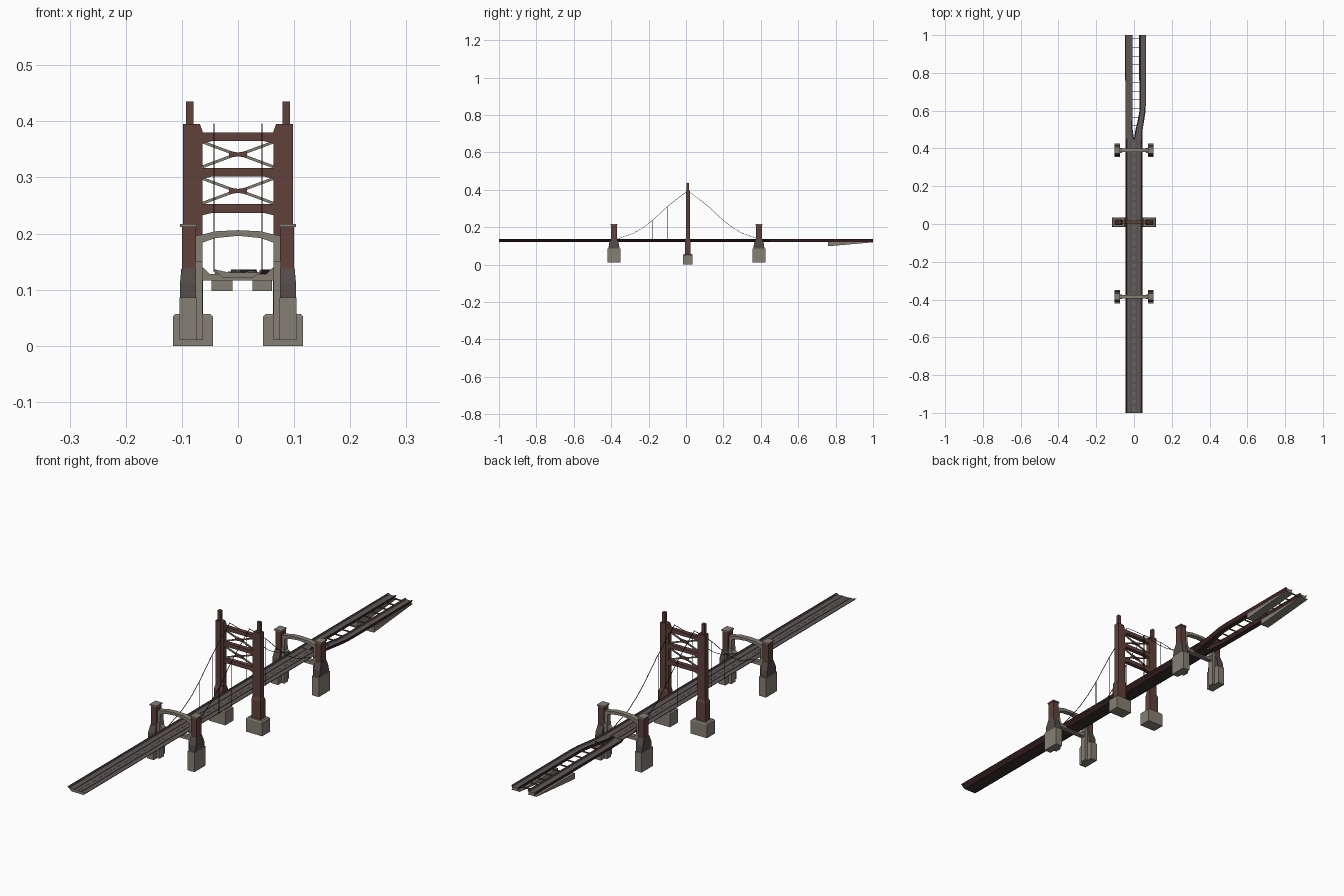
import bpy
import bmesh
from mathutils import Vector

cube = bpy.data.objects.get("Cube")
if cube:
    bpy.data.objects.remove(cube)


def material(name, rgb):
    m = bpy.data.materials.new(name)
    m.use_nodes = True
    m.diffuse_color = (*rgb, 1)
    m.node_tree.nodes["Principled BSDF"].inputs["Base Color"].default_value = (*rgb, 1)
    return m


CONCRETE = material("concrete", (0.24, 0.215, 0.175))
RED = material("rust red steel", (0.118, 0.052, 0.042))
STONE = material("dark stone", (0.088, 0.07, 0.067))
ROAD = material("asphalt", (0.115, 0.1, 0.095))
MAROON = material("dark maroon", (0.055, 0.02, 0.022))
UNDER = material("dark underside", (0.042, 0.03, 0.029))
PAINT = material("road marking", (0.22, 0.2, 0.18))
BLACK = material("cable black", (0.02, 0.018, 0.018))


def finish(name, bm, *mats):
    bmesh.ops.recalc_face_normals(bm, faces=bm.faces)
    me = bpy.data.meshes.new(name)
    bm.to_mesh(me)
    bm.free()
    for m in mats:
        me.materials.append(m)
    ob = bpy.data.objects.new(name, me)
    bpy.context.collection.objects.link(ob)
    return ob


def loft(name, sections, mat):
    """Stack of rectangles (x0, x1, y_centre, half_depth, z)."""
    bm = bmesh.new()
    rings = [[bm.verts.new(p) for p in ((a, y - d, z), (b, y - d, z), (b, y + d, z), (a, y + d, z))]
             for a, b, y, d, z in sections]
    for r, s in zip(rings, rings[1:]):
        for i in range(4):
            j = (i + 1) % 4
            bm.faces.new((r[i], r[j], s[j], s[i]))
    bm.faces.new(rings[0])
    bm.faces.new(rings[-1])
    return finish(name, bm, mat)


def box(name, x0, x1, y, d, z0, z1, mat):
    return loft(name, [(x0, x1, y, d, z0), (x0, x1, y, d, z1)], mat)


def plate(name, outline, y, d, mat):
    """Outline in x and z, extruded along y."""
    bm = bmesh.new()
    face = bm.faces.new([bm.verts.new((x, y - d, z)) for x, z in outline])
    out = bmesh.ops.extrude_face_region(bm, geom=[face])
    bmesh.ops.translate(bm, vec=(0, 2 * d, 0),
                        verts=[v for v in out["geom"] if isinstance(v, bmesh.types.BMVert)])
    return finish(name, bm, mat)


def bars(name, points, r, mat):
    """Square bar following a chain of points."""
    bm = bmesh.new()
    for p, q in zip(points, points[1:]):
        p, q = Vector(p), Vector(q)
        made = bmesh.ops.create_cube(bm, size=1)["verts"]
        rot = (q - p).to_track_quat('Z', 'Y')
        for v in made:
            v.co = rot @ Vector((v.co.x * 2 * r, v.co.y * 2 * r, v.co.z * (q - p).length)) + (p + q) / 2
    return finish(name, bm, mat)


def deck(name, path):
    """Trough-shaped road swept along stations (x, y, half width)."""
    bm = bmesh.new()
    rings = []
    for cx, y, half in path:
        side = [(half, .136), (half - .003, .136), (half - .005, .131)]
        prof = [(-half * .6, .121), (half * .6, .121)] + side + [(-x, z) for x, z in reversed(side)]
        rings.append([bm.verts.new((cx + x, y, z)) for x, z in prof])
    slots = [2, 1, 3, 3, 0, 3, 3, 1]  # underside, sides, kerbs, road
    for r, s in zip(rings, rings[1:]):
        for i, slot in enumerate(slots):
            j = (i + 1) % len(slots)
            bm.faces.new((r[i], r[j], s[j], s[i])).material_index = slot
    for r in (rings[0], rings[-1]):
        bm.faces.new(r).material_index = 4
    return finish(name, bm, ROAD, MAROON, UNDER, STONE, CONCRETE)


# Road deck and its fork
SPLIT = 0.45
deck("main_deck", [(0, -1, .044), (0, SPLIT, .044)])
deck("left_lane", [(-.022, SPLIT, .022), (-.0255, .5, .0185), (-.0265, .55, .0175), (-.0265, 1, .0175)])
deck("branch_lane", [(.022, SPLIT, .022), (.027, .5, .019), (.037, .55, .017),
                     (.044, .59, .0165), (.046, .63, .0165), (.046, 1, .0165)])

# Lane strips, centre dashes and ties between the lanes
for s in (-1, 1):
    box("lane_strip", s * .016 - .0015, s * .016 + .0015, (SPLIT - 1) / 2, (SPLIT + 1) / 2, .13, .1325, STONE)
for i in range(36):
    box("centre_dash", -.0015, .0015, -.98 + i * .04, .011, .13, .132, PAINT)
for i in range(11):
    box("lane_tie", -.012, .032, .52 + i * .046, .0014, .129, .134, STONE)

# Tapered abutments under the lane ends
for x0, x1 in ((-.047, -.01), (.026, .061)):
    wedge = box("end_abutment", x0, x1, .88, .12, .098, .1215, CONCRETE)
    for v in wedge.data.vertices:
        if v.co.z < .11 and v.co.y > .9:
            v.co.z = .119

# Main tower
TY = 0.01


def mirrored(x0, x1, s):
    return (x0, x1) if s > 0 else (-x1, -x0)


for s in (-1, 1):
    loft("tower_footing", [(*mirrored(.045, .116, s), TY, .025, 0),
                           (*mirrored(.045, .116, s), TY, .025, .052),
                           (*mirrored(.05, .111, s), TY, .022, .057)], CONCRETE)
    loft("tower_lower_leg", [(*mirrored(.062, .102, s), TY, .015, .057),
                             (*mirrored(.062, .102, s), TY, .015, .128),
                             (*mirrored(.064, .098, s), TY, .011, .14)], RED)
    box("tower_leg", *mirrored(.063, .098, s), TY, .009, .13, .38, RED)
    box("tower_leg_rib", *mirrored(.075, .098, s), TY, .011, .13, .395, RED)
    box("tower_spire", *mirrored(.0795, .0925, s), TY, .006, .39, .435, RED)
    plate("tower_shoulder", [(s * .076, .395), (s * .068, .395), (s * .062, .379), (s * .076, .379)],
          TY, .009, RED)

for z0, z1 in ((.237, .253), (.302, .317), (.365, .38)):
    plate("tower_crossbeam", [(-.066, z0 - .005), (-.045, z0), (.045, z0), (.066, z0 - .005),
                              (.066, z1), (-.066, z1)], TY, .008, RED)

# Cross bracing, with a bow-tie node in the middle of each bay
for mid in (.276, .341):
    for sx in (-1, 1):
        for sz in (-1, 1):
            bars("tower_brace", [(sx * .012, TY, mid + sz * .003), (sx * .063, TY, mid + sz * .022)],
                 .0025, CONCRETE)
    plate("brace_node", [(-.016, mid - .006), (0, mid - .0035), (.016, mid - .006),
                         (.016, mid + .006), (0, mid + .0035), (-.016, mid + .006)], TY, .005, RED)

# End piers with concrete portal frames
for y in (-.385, .39):
    for s in (-1, 1):
        box("pier_base", *mirrored(.074, .104, s), y, .035, .01, .086, CONCRETE)
        box("pier_inner_leg", *mirrored(.063, .076, s), y, .013, .01, .15, CONCRETE)
        loft("pier_shoulder", [(*mirrored(.075, .1035, s), y, .029, .086),
                               (*mirrored(.075, .1035, s), y, .027, .11),
                               (*mirrored(.075, .101, s), y, .016, .138)], STONE)
        box("pier_column", *mirrored(.075, .100, s), y, .015, .135, .212, RED)
        box("pier_cap", *mirrored(.073, .103, s), y, .018, .212, .217, CONCRETE)
        # Side post with its lower bracket
        plate("portal_post", [(s * x, z) for x, z in
                              ((.076, .118), (.046, .118), (.046, .124), (.063, .14), (.063, .185),
                               (.055, .19), (.055, .2), (.076, .196))], y, .010, CONCRETE)
    plate("portal_arch", [(-.076, .195), (-.04, .204), (0, .206), (.04, .204), (.076, .195),
                          (.063, .184), (.04, .192), (0, .196), (-.04, .192), (-.063, .184)], y, .010, CONCRETE)
    box("portal_sill", -.064, .064, y, .010, .116, .128, CONCRETE)

# Suspension cables and hangers
SAG = [(0, .395), (.06, .35), (.11, .31), (.19, .236), (.24, .197), (.29, .168), (.34, .15), (.38, .136)]
for s in (-1, 1):
    x = s * .043
    chain = [(x, TY - d, z) for d, z in reversed(SAG)] + [(x, TY + d, z) for d, z in SAG[1:]]
    bars("main_cable", chain, .0009, BLACK)
    for y, z in ((-.18, .236), (-.1, .31), (.112, .318)):
        bars("hanger", [(x, y, .132), (x, y, z)], .0009, BLACK)
